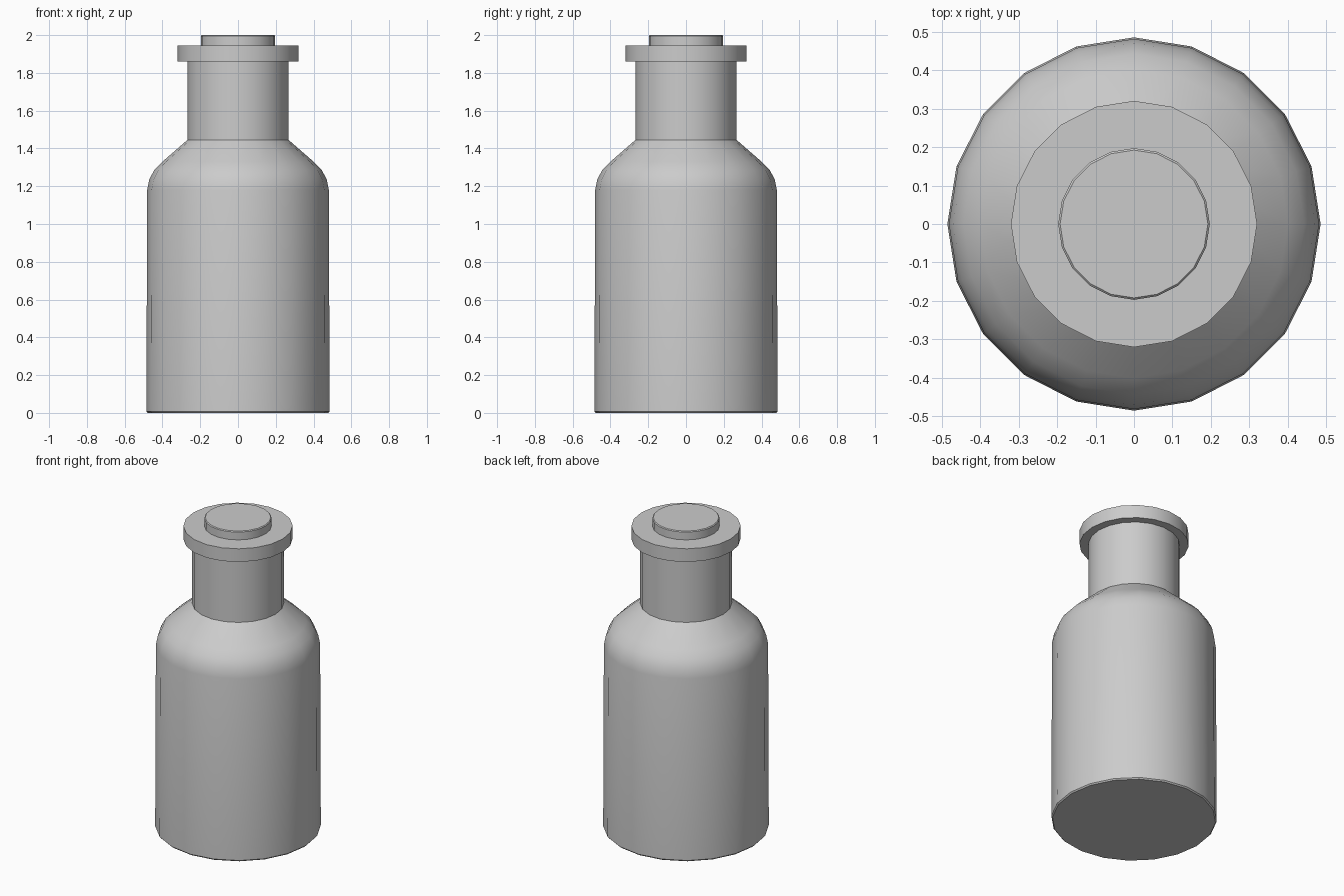
import bpy, math

if "Cube" in bpy.data.objects:
    bpy.data.objects.remove(bpy.data.objects["Cube"])

SIDES = 20


def lathe(name, profile):
    """Spin a (radius, height) profile about z and cap both ends."""
    verts, faces = [], []
    for r, z in profile:
        for i in range(SIDES):
            a = 2 * math.pi * i / SIDES
            verts.append((r * math.cos(a), r * math.sin(a), z))
    for k in range(len(profile) - 1):
        for i in range(SIDES):
            j = (i + 1) % SIDES
            faces.append((k * SIDES + i, k * SIDES + j,
                          (k + 1) * SIDES + j, (k + 1) * SIDES + i))
    faces.append(tuple(reversed(range(SIDES))))
    top = (len(profile) - 1) * SIDES
    faces.append(tuple(range(top, top + SIDES)))
    mesh = bpy.data.meshes.new(name)
    mesh.from_pydata(verts, [], faces)
    obj = bpy.data.objects.new(name, mesh)
    bpy.context.collection.objects.link(obj)
    bpy.ops.object.select_all(action='DESELECT')
    obj.select_set(True)
    bpy.context.view_layer.objects.active = obj
    bpy.ops.object.shade_smooth_by_angle(angle=math.radians(35))
    return obj


# Body, rounded shoulder, neck and flanged lip in one profile
lathe("bottle", [
    (0.478, 0.0), (0.485, 0.008), (0.481, 1.18), (0.47, 1.235),
    (0.443, 1.287), (0.40, 1.33), (0.268, 1.445),
    (0.268, 1.86), (0.32, 1.86), (0.32, 1.945),
])

# Stopper sitting in the mouth
lathe("stopper", [(0.197, 1.94), (0.197, 1.995), (0.192, 2.0)])
